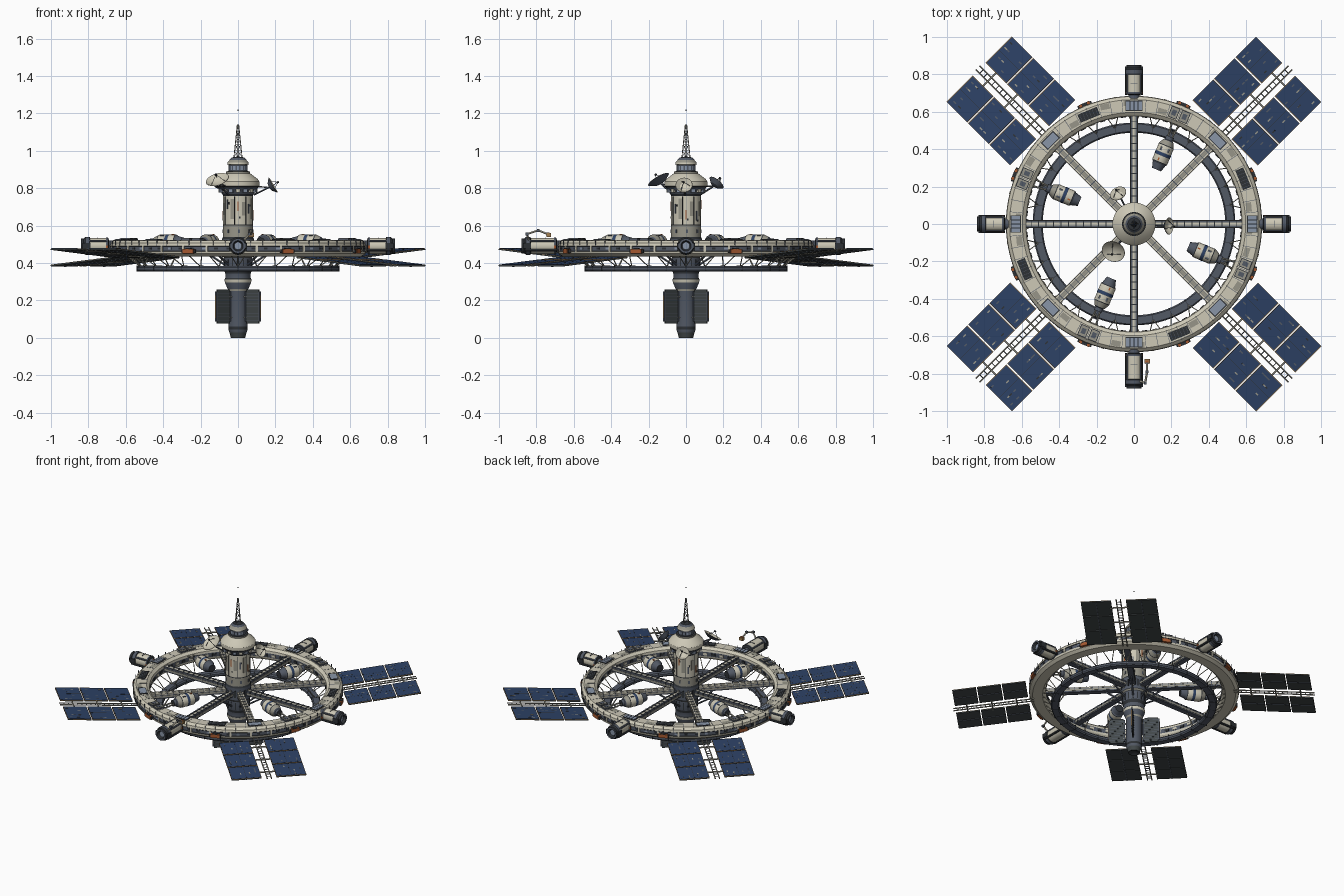
import bpy, bmesh, math, random
from mathutils import Matrix, Vector

random.seed(4)
cube = bpy.data.objects.get("Cube")
if cube:
    bpy.data.objects.remove(cube)

COLOURS = {
    "beige": (0.61, 0.58, 0.47), "warm_grey": (0.31, 0.30, 0.25), "slate": (0.085, 0.10, 0.13),
    "charcoal": (0.027, 0.031, 0.036), "graphite": (0.055, 0.065, 0.068), "cell_blue": (0.026, 0.053, 0.13),
    "glass_blue": (0.25, 0.30, 0.39), "orange": (0.38, 0.10, 0.03), "tan": (0.36, 0.21, 0.08)}
MATS = []
for label, rgb in COLOURS.items():
    m = bpy.data.materials.new(label)
    m.use_nodes = True
    m.diffuse_color = (*rgb, 1)
    m.node_tree.nodes["Principled BSDF"].inputs["Base Color"].default_value = (*rgb, 1)
    MATS.append(m)
KEYS = list(COLOURS)
EYE = Matrix.Identity(4)


def turn(deg, axis='Z'):
    return Matrix.Rotation(math.radians(deg), 4, axis)


def aim(pos, direction):
    return Matrix.Translation(pos) @ Vector(direction).to_track_quat('Z', 'Y').to_matrix().to_4x4()


class Part:
    """Collects primitives into one named mesh object."""

    def __init__(self, name):
        self.name, self.bm = name, bmesh.new()

    def box(self, pos, size, colour, M=EYE):
        T = M @ Matrix.Translation(pos) @ Matrix.Diagonal((*size, 1))
        verts = bmesh.ops.create_cube(self.bm, size=1, matrix=T)["verts"]
        for f in {f for v in verts for f in v.link_faces}:
            f.material_index = KEYS.index(colour)

    def lathe(self, profile, M=EYE, n=32, closed=False):
        """profile rows: radius, height, colour of the band that follows"""
        rings = [[self.bm.verts.new(M @ Vector((r * math.cos(k * math.tau / n), r * math.sin(k * math.tau / n), z)))
                  for k in range(n)] for r, z, c in profile]
        for i in range(len(rings) - (0 if closed else 1)):
            a, b = rings[i], rings[(i + 1) % len(rings)]
            for k in range(n):
                j = (k + 1) % n
                f = self.bm.faces.new((a[k], a[j], b[j], b[k]))
                f.material_index = KEYS.index(profile[i][2])

    def rod(self, p, q, r, colour, M=EYE, n=6):
        p, q = Vector(p), Vector(q)
        h = (q - p).length
        self.lathe([(0, 0, colour), (r, 0, colour), (r, h, colour), (0, h, colour)], M @ aim(p, q - p), n)

    def finish(self):
        bmesh.ops.remove_doubles(self.bm, verts=self.bm.verts, dist=1e-6)
        bmesh.ops.recalc_face_normals(self.bm, faces=self.bm.faces)
        me = bpy.data.meshes.new(self.name)
        self.bm.to_mesh(me)
        self.bm.free()
        for m in MATS:
            me.materials.append(m)
        ob = bpy.data.objects.new(self.name, me)
        bpy.context.scene.collection.objects.link(ob)
        ob.select_set(True)
        bpy.context.view_layer.objects.active = ob


bpy.ops.object.select_all(action='DESELECT')

# Central tower, from the engine nozzle up to the beacon deck
p = Part("central_tower")
p.lathe([(0, .02, "charcoal"), (.03, 0, "charcoal"), (.038, 0, "graphite"), (.046, .03, "slate"), (.052, .045, "charcoal"),
         (.052, .06, "slate"), (.052, .25, "warm_grey"), (.055, .262, "slate"), (.07, .295, "beige"), (.072, .312, "charcoal"),
         (.068, .32, "slate"), (.068, .345, "charcoal"), (.076, .365, "slate"), (.076, .43, "warm_grey"),
         (.085, .44, "slate"), (.085, .53, "charcoal"), (.08, .54, "warm_grey"), (.08, .60, "charcoal"), (.08, .606, "beige"),
         (.08, .76, "charcoal"), (.085, .77, "slate"), (.108, .805, "charcoal"), (.115, .812, "beige"),
         (.115, .835, "beige"), (.105, .85, "beige"), (.064, .88, "warm_grey"), (.064, .89, "charcoal"), (.05, .892, "slate"),
         (.05, .925, "warm_grey"), (.058, .928, "beige"), (.056, .938, "warm_grey"), (.045, .952, "slate"),
         (.034, .965, "charcoal"), (0, .97, "charcoal")], n=40)
for k in range(16):
    M = turn(k * 22.5)
    p.box((.098, 0, .787), (.012, .022, .018), "glass_blue" if k % 2 else "beige", M)
    p.box((.05, 0, .908), (.004, .012, .02), "glass_blue", M)
    p.box((.084, 0, .485), (.006, .012, .05), "charcoal" if k % 2 else "warm_grey", M)
    p.box((.076, 0, .395), (.004, .006, .05), "charcoal", M)
    if k % 2:
        p.box((.08, 0, .69), (.003, .022, random.uniform(.05, .12)), "warm_grey", M)
        p.box((.08, .013, .68), (.004, .003, .15), "charcoal", M)
    else:
        p.box((.079, 0, random.uniform(.64, .72)), (.006, .008, .05), "slate" if k % 4 else "orange", M)
        p.box((.079, .009, random.uniform(.62, .74)), (.006, .008, .012), "charcoal", M)
        p.box((.079, .006, .57), (.006, .012, .02), "slate", M)
p.finish()

# Lattice mast and aerial
p = Part("mast")
for z0, z1 in [(.965 + .035 * i, 1.0 + .035 * i) for i in range(5)]:
    w0, w1 = [.022 - .018 * (z - .965) / .175 for z in (z0, z1)]
    for k in range(4):
        M = turn(90 * k)
        p.rod((w0, 0, z0), (w1, 0, z1), .0022, "warm_grey", M, 5)
        p.rod((w0, 0, z0), (0, w1, z1), .0014, "slate", M, 4)
        p.rod((w1, 0, z1), (0, w1, z1), .0014, "slate", M, 4)
p.rod((0, 0, 1.13), (0, 0, 1.22), .001, "warm_grey")
p.box((0, 0, 1.217), (.005, .005, .006), "charcoal")
p.finish()

# Radiator fins around the engine section
p = Part("radiators")
for k in range(4):
    M = turn(45 + 90 * k)
    p.box((.113, 0, .167), (.108, .008, .16), "graphite", M)
    p.box((.113, 0, .167), (.09, .006, .182), "graphite", M)
    for i in range(9):
        p.box((.113, 0, .095 + .018 * i), (.096, .010, .002), "slate", M)
    for r in (.062, .165):
        p.box((r, 0, .167), (.005, .012, .16), "slate", M)
    for z in (.11, .22):
        p.rod((.04, 0, z), (.07, 0, z), .006, "warm_grey", M)
    p.box((.168, 0, .167), (.002, .006, .12), "tan", M)
p.finish()

# Main habitat ring
p = Part("habitat_ring")
p.lathe([(.662, .435, "beige"), (.682, .45, "beige"), (.685, .463, "charcoal"), (.682, .465, "slate"), (.682, .488, "charcoal"),
         (.685, .491, "beige"), (.682, .507, "beige"), (.665, .522, "beige"), (.597, .522, "beige"), (.578, .507, "beige"),
         (.575, .492, "slate"), (.575, .462, "beige"), (.58, .45, "beige"), (.597, .435, "beige")], n=96, closed=True)
for k in range(64):
    M = turn(k * 5.625)
    p.box((.631, 0, .5215), (.072, .0025, .003), "slate", M)
    if k % 5 in (1, 3):
        p.box((.619 if k % 2 else .645, .03, .5215), (.03, .05, .0025), "warm_grey", M)
    p.box((.682, .016, .477), (.005, .02, .011), "charcoal" if k % 3 else "glass_blue", M)
    p.box((.6835, 0, .507), (.004, .0025, .03), "slate", M)
    if k % 2:
        p.box((.682, .033, .477), (.008, .012, .028), "beige", M)
    p.box((.574, 0, .477), (.006, .028, .016), "charcoal" if k % 2 else "beige", M)
p.finish()

# Roof panels, vents, hatches and orange lockers on the ring
p = Part("ring_fittings")
for k in range(8):
    M = turn(45 * k)
    p.box((.632, 0, .523), (.054, .092, .006), "charcoal", M)
    if k % 2:
        p.box((.632, 0, .525), (.044, .08, .006), "glass_blue", M)
    else:
        for i in range(4):
            p.box((.632, -.033 + .022 * i, .525), (.044, .017, .006), "glass_blue", M)
    M = turn(22.5 + 45 * k)
    p.box((.682, 0, .463), (.03, .078, .02), "charcoal", M)
    p.box((.686, 0, .464), (.028, .06, .024), "orange", M)
    p.box((.69, 0, .478), (.02, .03, .008), "charcoal", M)
    if k % 2:
        for t in (-.03, .03):
            p.box((.632, t, .526), (.062, .048, .01), "slate", M)
            p.box((.632, t, .528), (.054, .04, .01), "warm_grey", M)
            p.box((.632, t, .532), (.03, .024, .006), "slate", M)
    else:
        p.box((.632, 0, .524), (.046, .112, .008), "charcoal", M)
        for i in range(6):
            p.box((.632, -.045 + .018 * i, .528), (.036, .002, .002), "slate", M)
p.finish()

# Lower service ring with its web of struts
p = Part("service_ring")
p.lathe([(.495, .355, "slate"), (.535, .355, "slate"), (.542, .363, "slate"), (.542, .376, "slate"), (.535, .385, "slate"),
         (.495, .385, "slate"), (.488, .376, "slate"), (.488, .363, "slate")], n=80, closed=True)
for k in range(32):
    M = turn(k * 11.25)
    p.box((.515, 0, .37), (.056, .003, .032), "charcoal", M)
    for s in (-.04, .04):
        p.rod((.52, 0, .38), (.605, s, .445), .0028, "beige" if s > 0 else "warm_grey", M, 5)
p.finish()

# Eight spokes: dark girders under light decking, with ribs and braces
p = Part("spokes")
for k in range(8):
    M = turn(45 * k)
    p.box((.33, 0, .482), (.51, .038, .03), "slate", M)
    p.box((.33, 0, .498), (.50, .016, .004), "warm_grey" if k % 2 else "beige", M)
    for s in (-.015, .015):
        p.box((.33, s, .497), (.51, .01, .008), "beige" if k % 2 else "slate", M)
        p.box((.33, s * 1.3, .482), (.50, .003, .012), "warm_grey", M)
    for i in range(12):
        p.box((.11 + .04 * i, 0, .486), (.004, .042, .034), "slate" if k % 2 else "charcoal", M)
    p.rod((.07, 0, .39), (.19, 0, .47), .006, "slate", M)
    p.rod((.51, 0, .38), (.45, 0, .47), .004, "warm_grey", M)
p.finish()

# Docking modules on the outer rim
p = Part("docking_modules")
for k, end in enumerate((.84, .85, .84, .88)):
    R = turn(90 * k)
    h = end - .67
    p.lathe([(.03, 0, "slate"), (.03, .02, "charcoal"), (.046, .025, "slate"), (.046, .035, "beige"), (.043, .037, "beige"),
             (.043, h - .05, "charcoal"), (.048, h - .047, "slate"), (.048, h - .025, "charcoal"), (.04, h - .015, "charcoal"),
             (.04, h, "slate"), (.028, h, "charcoal"), (.02, h - .015, "glass_blue"), (0, h - .015, "slate")],
            R @ aim((.67, 0, .492), (1, 0, 0)), 24)
    for t in (-1, 1):
        p.box((end - .03, t * .042, .492), (.045, .012, .03), "charcoal", R)
        p.rod((.69, t * .042, .468), (end - .02, t * .042, .468), .007, "charcoal", R)
        p.rod((.70, t * .035, .517), (end - .04, t * .035, .517), .006, "slate", R)
        p.box((.70, t * .044, .486), (.012, .008, .014), "orange", R)
    p.box((.75, 0, .534), (.004, .04, .004), "slate", R)
p.finish()

# Jointed arm on the front module
p = Part("robot_arm")
path = [(.03, -.84, .52), (.06, -.85, .555), (.07, -.79, .575), (.07, -.74, .555)]
for a, b in zip(path, path[1:]):
    p.rod(a, b, .006, "beige")
    p.box(b, (.015, .015, .015), "slate")
p.box((.07, -.735, .55), (.03, .024, .02), "tan")
p.box((.07, -.735, .56), (.016, .012, .006), "orange")
p.finish()

# Four ferry capsules held inside the ring
p = Part("capsules")
for k in range(4):
    R = turn(67.5 + 90 * k)
    p.lathe([(0, 0, "charcoal"), (.026, 0, "slate"), (.036, .035, "slate"), (.041, .04, "charcoal"), (.043, .045, "beige"),
             (.043, .078, "slate"), (.044, .08, "cell_blue"), (.044, .095, "slate"), (.043, .097, "beige"),
             (.043, .135, "charcoal"), (.041, .14, "warm_grey"), (.03, .165, "slate"), (.022, .17, "slate"),
             (.022, .19, "charcoal"), (0, .19, "slate")], R @ aim((.315, 0, .51), (1, 0, 0)), 20)
    for s in (-.02, .02):
        p.rod((.49, s * .5, .51), (.585, s, .50), .005, "warm_grey", R)
        p.box((.43, s, .547), (.02, .009, .006), "slate", R)
    p.box((.372, .012, .552), (.014, .008, .006), "orange", R)
    p.rod((.545, -.02, .50), (.545, .02, .50), .004, "slate", R)
p.finish()

# Solar wings: alternate wings slope up and down
p = Part("solar_wings")
for k in range(4):
    M = turn(45 + 90 * k) @ Matrix.Translation((.685, 0, .43)) @ turn(5.2 if k % 2 else -5.2, 'Y')
    for s in (-.014, .014):
        p.rod((-.03, s, 0), (.5, s, 0), .004, "warm_grey", M)
    for i in range(16):
        p.rod((.02 + .03 * i, -.016, 0), (.02 + .03 * i, .016, 0), .0025, "slate", M, 5)
    for i in range(3):
        u = .083 + .163 * i
        p.rod((u, -.06, -.002), (u, .06, -.002), .005, "warm_grey", M)
        for v in (-.148, .148):
            p.box((u, v, 0), (.155, .197, .007), "graphite", M)
            p.box((u, v, .004), (.156, .198, .002), "tan", M)
            p.box((u, v, .005), (.150, .192, .002), "cell_blue", M)
            p.box((u, v, .0058), (.15, .002, .001), "charcoal", M)
            for j in range(7):
                spot = (u + random.uniform(-.06, .06), v + random.choice((-.07, -.03, .03, .07)), .0062)
                p.box(spot, (.018, .008, .001), ("slate", "warm_grey", "slate", "charcoal")[j % 4], M)
            p.box((u, v, -.005), (.15, .006, .004), "slate", M)
p.finish()

# Dish antennas on short brackets around the deck
p = Part("dishes")
for pos, face, r in (((-.107, -.14, .835), (-.25, -.5, .85), .064),
                     ((-.08, .155, .82), (-.35, .6, .75), .046),
                     ((.175, -.01, .81), (.85, -.05, .5), .046)):
    M = aim(pos, face)
    p.lathe([(0, -.012, "slate"), (r * .5, -.006, "slate"), (r, .014, "beige"), (r * .97, .016, "beige"),
             (r * .5, -.002, "beige"), (0, -.008, "beige")], M, 24)
    for k in range(3):
        p.rod((r * .7, 0, .004), (0, 0, .045), .0015, "slate", M @ turn(120 * k), 4)
    p.box((0, 0, .045), (.01, .01, .01), "charcoal", M)
    back = Vector(pos) - Vector(face).normalized() * .012
    flat = Vector((pos[0], pos[1], 0)).normalized()
    p.rod(flat * .085 + Vector((0, 0, .765)), back, .005, "slate")
    p.rod(flat * .1 + Vector((0, 0, .81)), back, .004, "slate")
p.finish()

bpy.ops.object.shade_smooth_by_angle(angle=math.radians(25))
